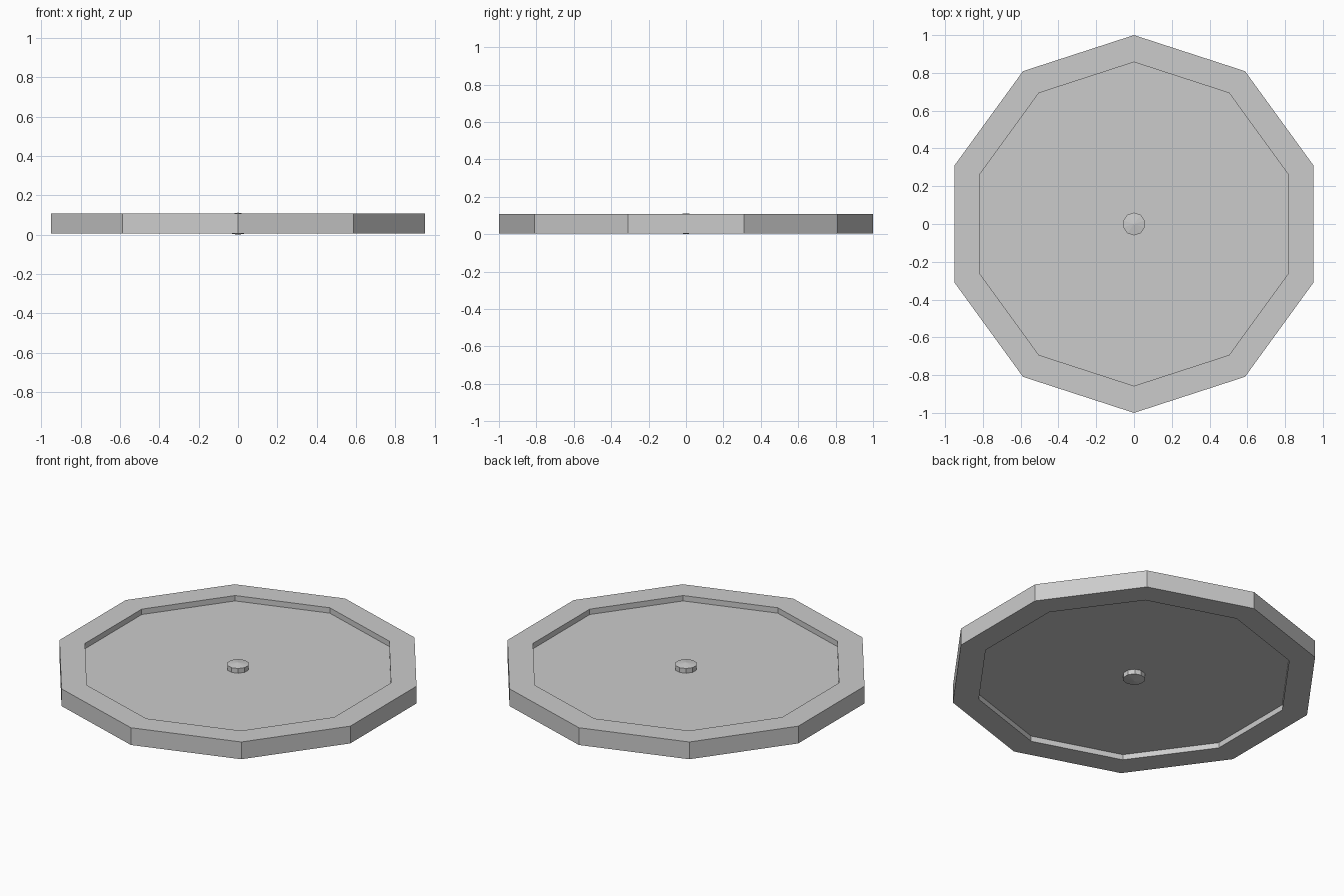
import bpy, bmesh, math

if "Cube" in bpy.data.objects:
    bpy.data.objects.remove(bpy.data.objects["Cube"])

SIDES = 10
MID = 0.056      # middle height of the wheel


def lathe(name, profile, closed=False):
    """Spin an (r, z) profile into a ten-sided flat-faced solid."""
    bm = bmesh.new()
    rings = []
    for r, z in profile:
        if r == 0:
            rings.append([bm.verts.new((0, 0, z))] * SIDES)
        else:
            rings.append([bm.verts.new((r * math.sin(a), r * math.cos(a), z))
                          for a in (i * math.tau / SIDES for i in range(SIDES))])
    pairs = list(zip(rings, rings[1:]))
    if closed:
        pairs.append((rings[-1], rings[0]))
    for low, high in pairs:
        for i in range(SIDES):
            j = (i + 1) % SIDES
            quad = [low[i], low[j], high[j], high[i]]
            bm.faces.new(list(dict.fromkeys(quad)))
    bmesh.ops.recalc_face_normals(bm, faces=bm.faces)
    mesh = bpy.data.meshes.new(name)
    bm.to_mesh(mesh)
    bm.free()
    obj = bpy.data.objects.new(name, mesh)
    bpy.context.collection.objects.link(obj)
    return obj


# Outer rim and recessed disc as one solid
RIM, DISC = 0.051, 0.019
lathe("wheel_body", [(0, MID - DISC), (0.857, MID - DISC), (0.857, MID - RIM), (1.0, MID - RIM),
                     (1.0, MID + RIM), (0.857, MID + RIM), (0.857, MID + DISC), (0, MID + DISC)])

# Hub with shallow pointed caps on both sides
lathe("hub", [(0, 0), (0.06, 0.009), (0.06, 2 * MID - 0.009), (0, 2 * MID)])
